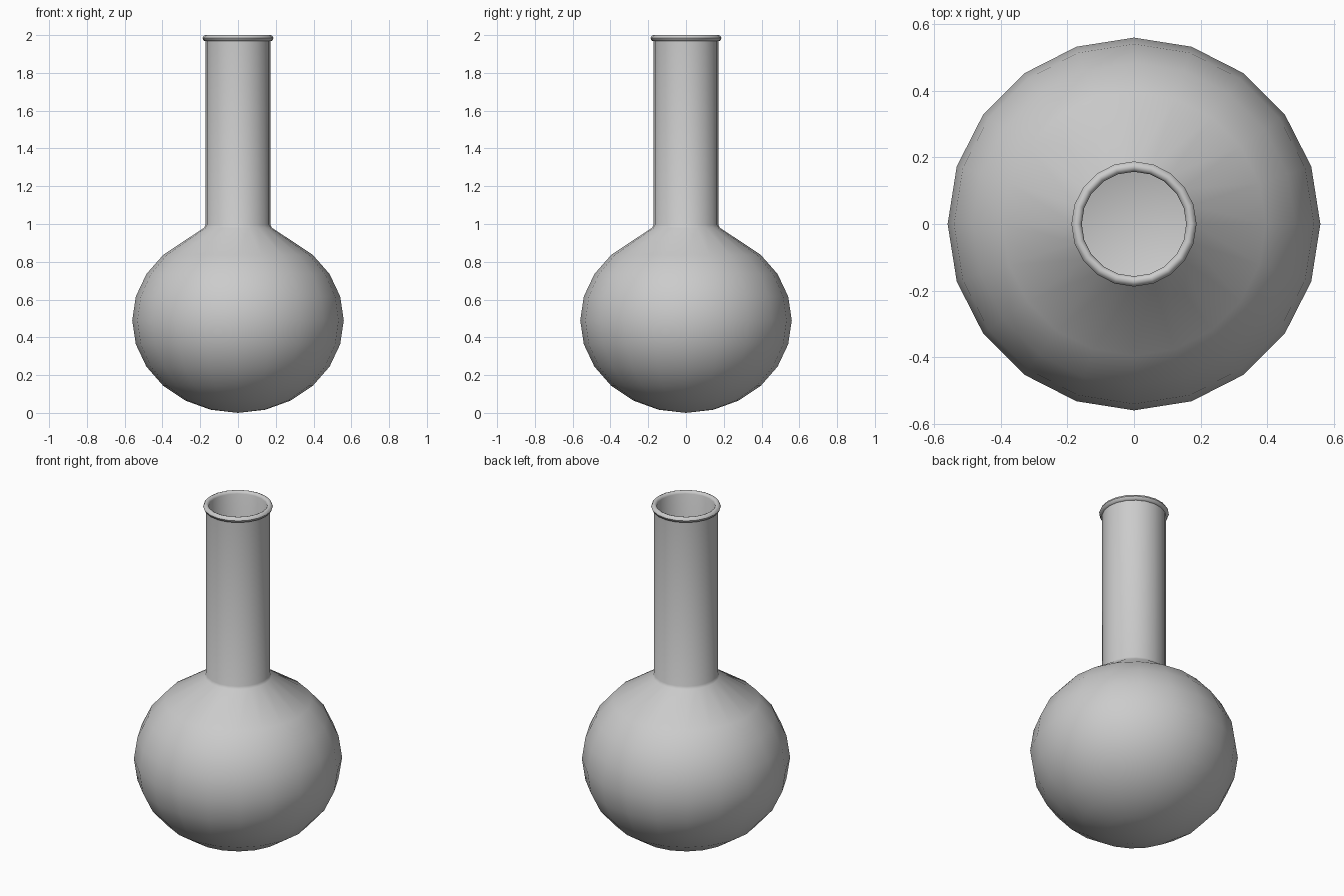
import bpy, bmesh, math

if "Cube" in bpy.data.objects:
    bpy.data.objects.remove(bpy.data.objects["Cube"])

SIDES = 20
WALL = 0.015


def arc(rx, rz, start, end, steps):
    """Points on the bulb ellipse, angles measured up from its equator."""
    pts = []
    for i in range(steps + 1):
        a = math.radians(start + (end - start) * i / steps)
        pts.append((max(rx * math.cos(a), 0.0), 0.49 + rz * math.sin(a)))
    return pts


def lathe(name, profile):
    """Revolve a (radius, height) profile around z."""
    bm = bmesh.new()
    verts = [bm.verts.new((r, 0, z)) for r, z in profile]
    edges = [bm.edges.new(pair) for pair in zip(verts, verts[1:])]
    bmesh.ops.spin(bm, geom=verts + edges, axis=(0, 0, 1), cent=(0, 0, 0),
                   angle=2 * math.pi, steps=SIDES, use_merge=False)
    bmesh.ops.remove_doubles(bm, verts=bm.verts[:], dist=0.0005)
    bmesh.ops.recalc_face_normals(bm, faces=bm.faces[:])
    mesh = bpy.data.meshes.new(name)
    bm.to_mesh(mesh)
    bm.free()
    obj = bpy.data.objects.new(name, mesh)
    bpy.context.collection.objects.link(obj)
    bpy.context.view_layer.objects.active = obj
    obj.select_set(True)
    bpy.ops.object.shade_smooth_by_angle(angle=math.radians(50))
    return obj


# Outer bulb, shoulder and neck
outer = arc(0.56, 0.49, -90, 45, 9) + [(0.18, 0.98), (0.172, 0.995), (0.172, 1.968)]
# Rolled lip around the mouth
lip = [(0.182, 1.971), (0.188, 1.984), (0.182, 1.996), (0.172, 2.0), (0.162, 1.996)]
# Inner wall, back down to the bottom
inner = [(0.157, 1.985), (0.157, 0.99)] + arc(0.56 - WALL, 0.49 - WALL, 45, -90, 9)

lathe("round_flask", outer + lip + inner)
